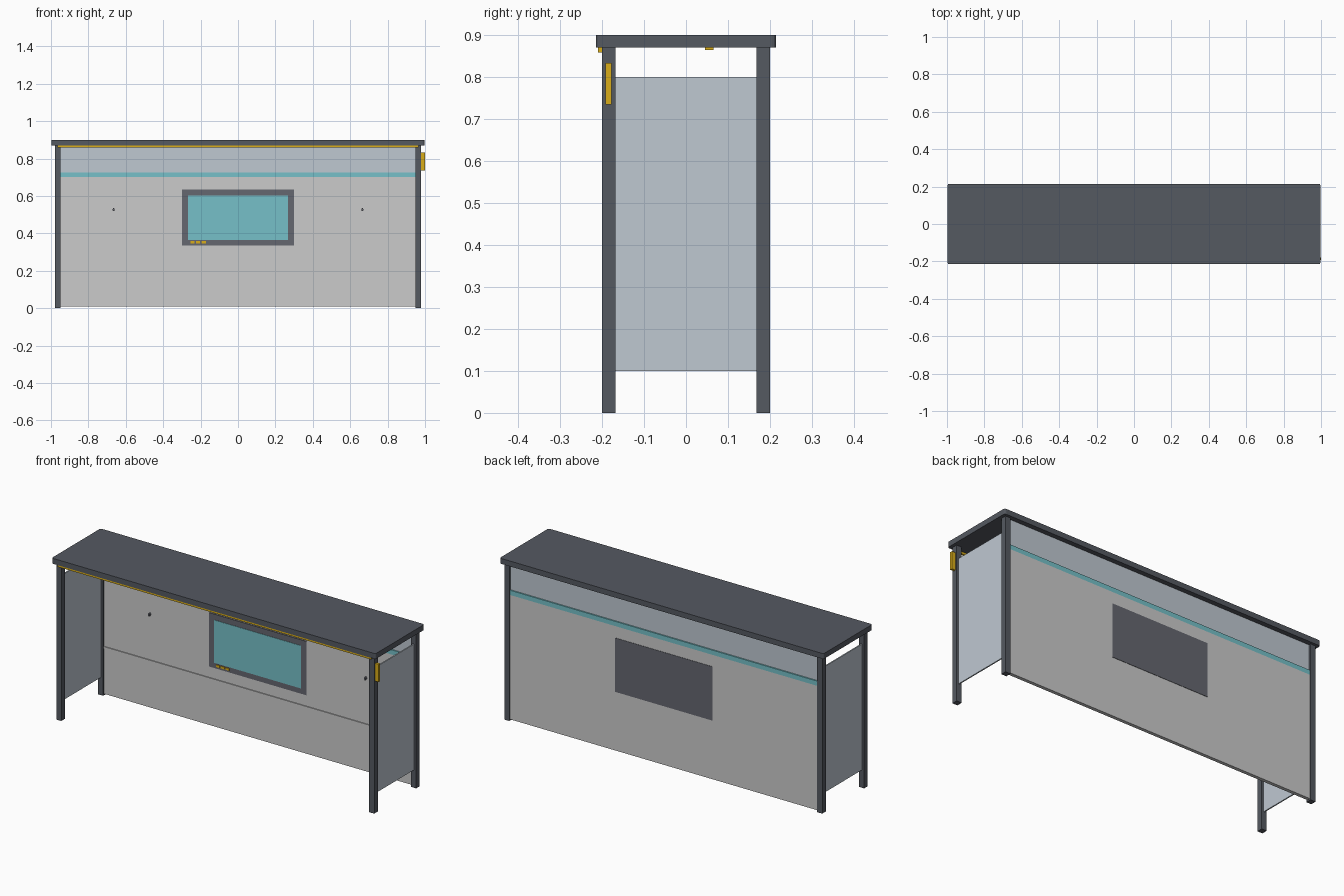
import bpy, bmesh
from mathutils import Matrix

if "Cube" in bpy.data.objects:
    bpy.data.objects.remove(bpy.data.objects["Cube"])


def material(name, rgb):
    m = bpy.data.materials.new(name)
    m.diffuse_color = (*rgb, 1)
    m.use_nodes = True
    m.node_tree.nodes["Principled BSDF"].inputs["Base Color"].default_value = m.diffuse_color
    return m


DARK = material("dark_metal", (0.09, 0.10, 0.12))
BEZEL = material("bezel_grey", (0.13, 0.135, 0.16))
PANEL = material("panel_grey", (0.62, 0.62, 0.63))
GLASS = material("pale_glass", (0.52, 0.58, 0.64))
TEAL = material("teal_glow", (0.18, 0.53, 0.58))
GOLD = material("gold", (0.70, 0.42, 0.01))


def finish(bm, name, mat):
    me = bpy.data.meshes.new(name)
    bm.to_mesh(me)
    bm.free()
    me.materials.append(mat)
    ob = bpy.data.objects.new(name, me)
    bpy.context.collection.objects.link(ob)
    return ob


def box(name, x, y, z, mat, corner=0):
    """Box from (min, max) ranges, optionally rounding the vertical edges."""
    bm = bmesh.new()
    bmesh.ops.create_cube(bm, size=1)
    for v in bm.verts:
        v.co = [r[0] if c < 0 else r[1] for c, r in zip(v.co, (x, y, z))]
    if corner:
        edges = [e for e in bm.edges if abs(e.verts[0].co.z - e.verts[1].co.z) > 1e-4]
        bmesh.ops.bevel(bm, geom=edges, offset=corner, segments=3, profile=0.5, affect='EDGES')
    return finish(bm, name, mat)


def span(side, a, b):
    return tuple(sorted((side * a, side * b)))


# Counter top
box("counter_top", (-0.997, 0.997), (-0.215, 0.215), (0.87, 0.90), DARK, 0.01)

# Legs, side panels and panel knobs, mirrored left and right
for side, label in ((-1, "left"), (1, "right")):
    lx = span(side, 0.948, 0.979)
    box(label + "_front_leg", lx, (-0.20, -0.168), (0, 0.87), DARK)
    box(label + "_back_leg", lx, (0.168, 0.20), (0, 0.87), DARK)
    box(label + "_side_panel", span(side, 0.96, 0.967), (-0.168, 0.168), (0.10, 0.80), GLASS)
    bm = bmesh.new()
    bmesh.ops.create_cone(bm, cap_ends=True, segments=16, radius1=0.009, radius2=0.009, depth=0.012,
                          matrix=Matrix.Translation((side * 0.665, 0.172, 0.527)) @ Matrix.Rotation(1.5708, 4, 'X')
                          @ Matrix.Diagonal((0.6, 1, 1, 1)))
    finish(bm, label + "_panel_knob", BEZEL)

# Back wall: solid panel, glowing band, upper glass and front rail
IN = (-0.948, 0.948)
box("back_panel", IN, (0.176, 0.195), (0.008, 0.70), PANEL)
box("glow_band", IN, (0.176, 0.195), (0.70, 0.726), TEAL)
box("upper_glass", IN, (0.182, 0.188), (0.726, 0.87), GLASS)
box("panel_rail", IN, (0.171, 0.176), (0.262, 0.273), PANEL)

# Screen set through the back panel, with button row
box("screen_housing", (-0.30, 0.30), (0.172, 0.197), (0.335, 0.635), BEZEL)
box("screen_display", (-0.268, 0.268), (0.170, 0.173), (0.365, 0.603), TEAL)
for i in range(3):
    cx = -0.243 + i * 0.03
    box("screen_button_%d" % (i + 1), (cx - 0.011, cx + 0.011), (0.168, 0.173), (0.346, 0.358), GOLD)

# Light strips under the top and the handle box on the right leg
box("front_light_strip", (-0.965, 0.965), (-0.21, -0.20), (0.858, 0.87), GOLD)
box("under_light_strip", (-0.8, 0.8), (0.045, 0.065), (0.865, 0.87), GOLD)
box("leg_handle", (0.979, 1.0), (-0.192, -0.178), (0.735, 0.833), GOLD)
